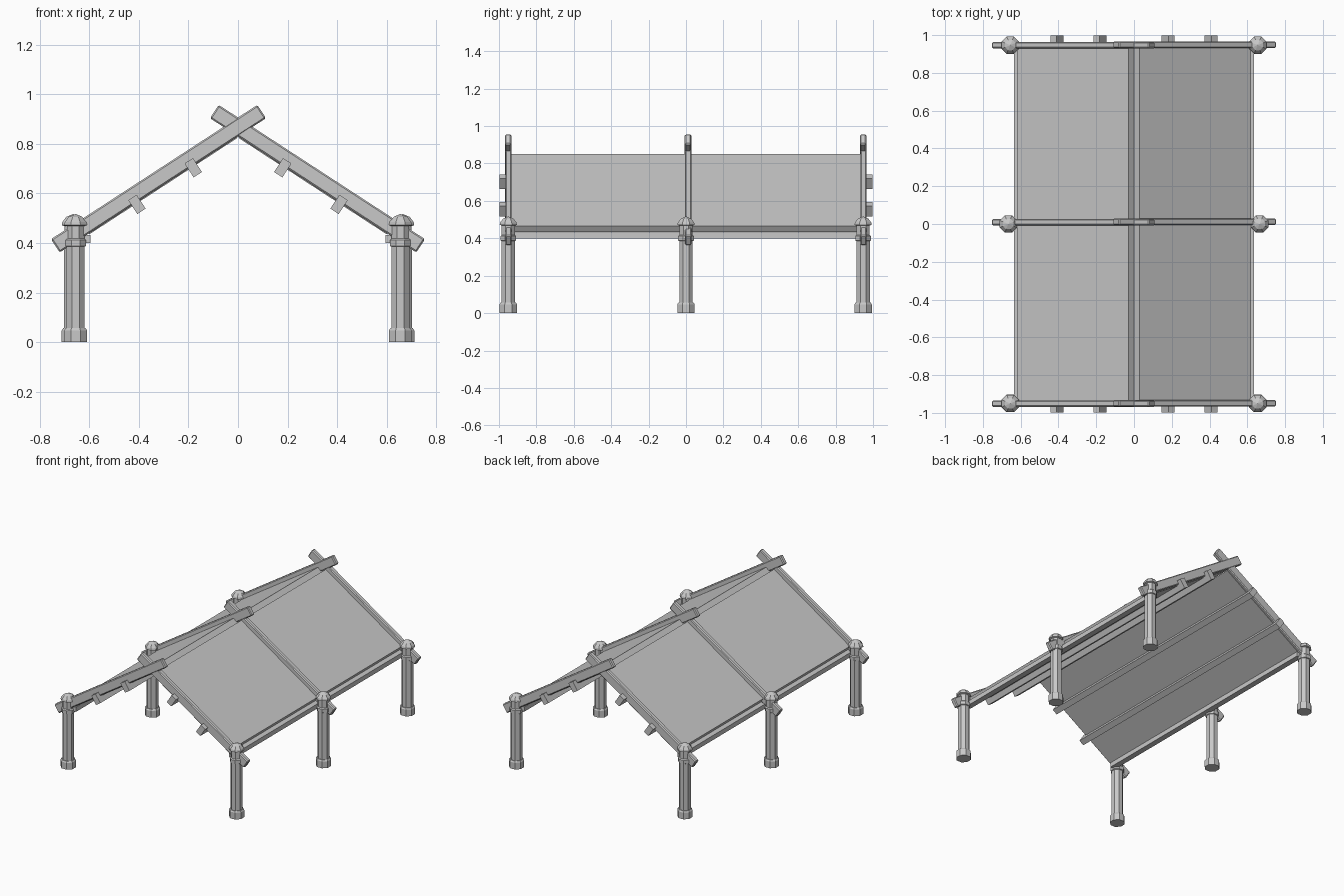
import bpy, bmesh, math

cube = bpy.data.objects.get("Cube")
if cube:
    bpy.data.objects.remove(cube, do_unlink=True)

# Single flat colour
grey = bpy.data.materials.new("light_grey")
grey.use_nodes = True
COLOUR = (0.58, 0.58, 0.58, 1)
grey.diffuse_color = COLOUR
grey.node_tree.nodes["Principled BSDF"].inputs["Base Color"].default_value = COLOUR

RIDGE_Z = 0.868
PITCH = math.radians(33.05)
C, S = math.cos(PITCH), math.sin(PITCH)


def slope_point(u, v, side):
    """u runs down the slope from the ridge, v is out of the slope."""
    return side * (u * C + v * S), RIDGE_Z - u * S + v * C


def finish(name, bm, bevel=0):
    bmesh.ops.recalc_face_normals(bm, faces=bm.faces)
    mesh = bpy.data.meshes.new(name)
    bm.to_mesh(mesh)
    bm.free()
    mesh.materials.append(grey)
    obj = bpy.data.objects.new(name, mesh)
    bpy.context.collection.objects.link(obj)
    if bevel:
        mod = obj.modifiers.new("Chamfer", "BEVEL")
        mod.width, mod.segments = bevel, 1
    return obj


def prism(name, outline, y0, y1, bevel=0):
    """Extrude an x-z outline along y."""
    bm = bmesh.new()
    face = bm.faces.new([bm.verts.new((x, y0, z)) for x, z in outline])
    new = bmesh.ops.extrude_face_region(bm, geom=[face])["geom"]
    verts = [g for g in new if isinstance(g, bmesh.types.BMVert)]
    bmesh.ops.translate(bm, verts=verts, vec=(0, y1 - y0, 0))
    return finish(name, bm, bevel)


def slope_box(name, side, u0, u1, v0, v1, y0, y1, bevel=0):
    corners = [(u0, v0), (u1, v0), (u1, v1), (u0, v1)]
    return prism(name, [slope_point(u, v, side) for u, v in corners], y0, y1, bevel)


def post(name, x, y, sides=8):
    """Turned octagonal post: foot, shaft, collar, neck and domed cap."""
    profile = [(0.050, 0), (0.050, 0.047), (0.044, 0.056), (0.039, 0.056),
               (0.039, 0.385), (0.045, 0.388), (0.045, 0.412), (0.038, 0.418),
               (0.038, 0.468), (0.050, 0.472), (0.047, 0.485), (0.030, 0.505)]
    bm = bmesh.new()
    rings = []
    for r, z in profile:
        angles = [math.tau * (i + 0.5) / sides for i in range(sides)]
        rings.append([bm.verts.new((x + r * math.cos(a), y + r * math.sin(a), z))
                      for a in angles])
    for low, high in zip(rings, rings[1:]):
        for i in range(sides):
            j = (i + 1) % sides
            bm.faces.new((low[i], low[j], high[j], high[i]))
    bm.faces.new(rings[0])
    tip = bm.verts.new((x, y, 0.517))
    for i in range(sides):
        bm.faces.new((rings[-1][i], rings[-1][(i + 1) % sides], tip))
    return finish(name, bm)


for side, label in ((1, "left"), (-1, "right")):
    # Roof slab, its upper edge cut to leave a groove along the ridge
    slab = [(0.035, 0.001), (0.739, 0.001), (0.739, -0.036), (0.025, -0.036)]
    prism(f"{label}_roof_slab", [slope_point(u, v, side) for u, v in slab],
          -0.945, 0.945)

    # Purlins under the slab
    for row, u in (("upper", 0.241), ("lower", 0.512)):
        slope_box(f"{label}_{row}_purlin", side, u - 0.02, u + 0.02,
                  -0.073, -0.006, -0.998, 0.998)

    # Eave beam between the posts
    eave = [(0.595, 0.40), (0.635, 0.40), (0.635, 0.432), (0.595, 0.432)]
    prism(f"{label}_eave_beam", [(side * x, z) for x, z in eave], -0.95, 0.945)

    # Posts and crossing rafters at the two ends and the middle
    for place, y, rafter_y, x in (("front", -0.95, -0.95, 0.655),
                                  ("middle", 0, 0.011, 0.665),
                                  ("back", 0.947, 0.948, 0.655)):
        post(f"{label}_{place}_post", side * x, y)
        shift = rafter_y + side * 0.001
        slope_box(f"{label}_{place}_rafter", side, -0.114, 0.879,
                  -0.032, 0.032, shift - 0.017, shift + 0.017, 0.006)
